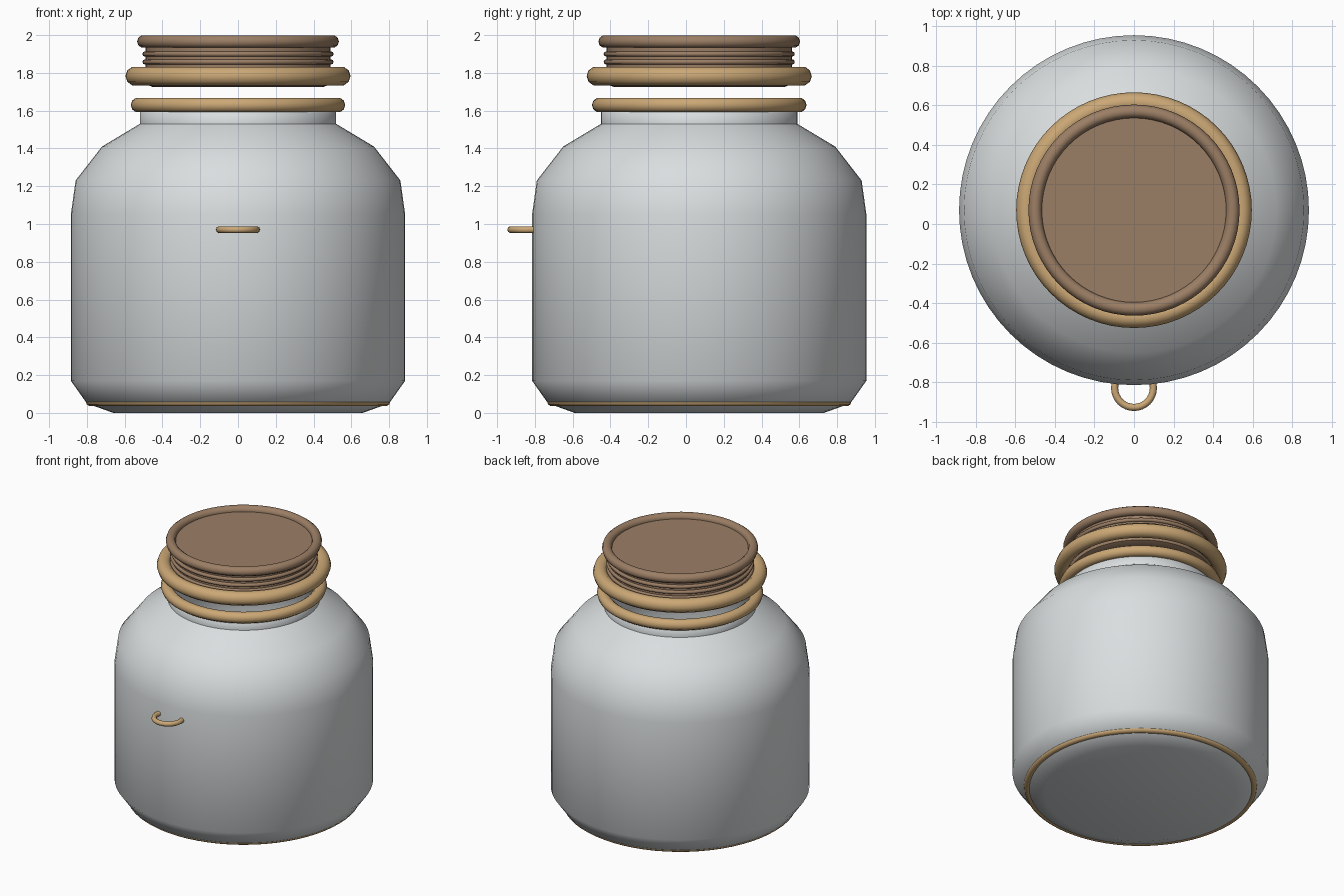
import bpy, math

cube = bpy.data.objects.get("Cube")
if cube:
    bpy.data.objects.remove(cube, do_unlink=True)

CY = 0.07  # jar axis sits slightly behind the centre


def material(name, colour):
    m = bpy.data.materials.new(name)
    m.use_nodes = True
    m.diffuse_color = (*colour, 1)
    bsdf = next(n for n in m.node_tree.nodes if n.type == 'BSDF_PRINCIPLED')
    bsdf.inputs["Base Color"].default_value = (*colour, 1)
    return m


GLASS = material("pale grey", (0.70, 0.73, 0.74))
BRASS = material("brass", (0.60, 0.39, 0.18))
BROWN = material("brown", (0.33, 0.21, 0.13))


def finish(obj, name, mat, angle=50):
    obj.name = name
    obj.data.materials.append(mat)
    bpy.ops.object.select_all(action='DESELECT')
    obj.select_set(True)
    bpy.context.view_layer.objects.active = obj
    bpy.ops.object.shade_smooth_by_angle(angle=math.radians(angle))
    return obj


def ring(name, mat, major, minor, z, y=CY, sides=10, segments=64):
    bpy.ops.mesh.primitive_torus_add(major_radius=major, minor_radius=minor, location=(0, y, z),
                                     major_segments=segments, minor_segments=sides)
    return finish(bpy.context.object, name, mat)


def lathe(name, mat, profile, cap_top, angle=50, n=64):
    """Turn a (radius, height) profile around the jar axis."""
    verts = [(r * math.cos(2 * math.pi * i / n), r * math.sin(2 * math.pi * i / n), z)
             for r, z in profile for i in range(n)]
    faces = [(k * n + i, k * n + (i + 1) % n, (k + 1) * n + (i + 1) % n, (k + 1) * n + i)
             for k in range(len(profile) - 1) for i in range(n)]
    faces.append(tuple(reversed(range(n))))
    if cap_top:
        faces.append(tuple(range(len(verts) - n, len(verts))))
    mesh = bpy.data.meshes.new(name)
    mesh.from_pydata(verts, [], faces)
    obj = bpy.data.objects.new(name, mesh)
    obj.location.y = CY
    bpy.context.collection.objects.link(obj)
    return finish(obj, name, mat, angle)


# Open jar with a thin wall
jar = lathe("jar_body", GLASS, [(0.66, 0), (0.80, 0.05), (0.885, 0.17), (0.885, 1.05),
                                (0.86, 1.23), (0.72, 1.41), (0.52, 1.53), (0.52, 1.63)], False)
wall = jar.modifiers.new("wall", 'SOLIDIFY')
wall.thickness = 0.02
wall.offset = -1

# Brass trims on the jar
ring("base_ring", BRASS, 0.78, 0.026, 0.061)
ring("neck_ring", BRASS, 0.528, 0.04, 1.63)
ring("front_loop", BRASS, 0.098, 0.018, 0.97, y=-0.83, segments=32)

# Floating lid with threads and rims
lathe("lid_plug", BROWN, [(0.45, 1.725), (0.49, 1.74), (0.49, 1.965)], True, 30)
for i in range(3):
    ring(f"lid_thread_{i + 1}", BROWN, 0.492, 0.014, 1.90 - 0.042 * i, sides=8)
ring("lid_collar", BRASS, 0.545, 0.051, 1.783)
ring("lid_rim", BROWN, 0.50, 0.034, 1.966)
